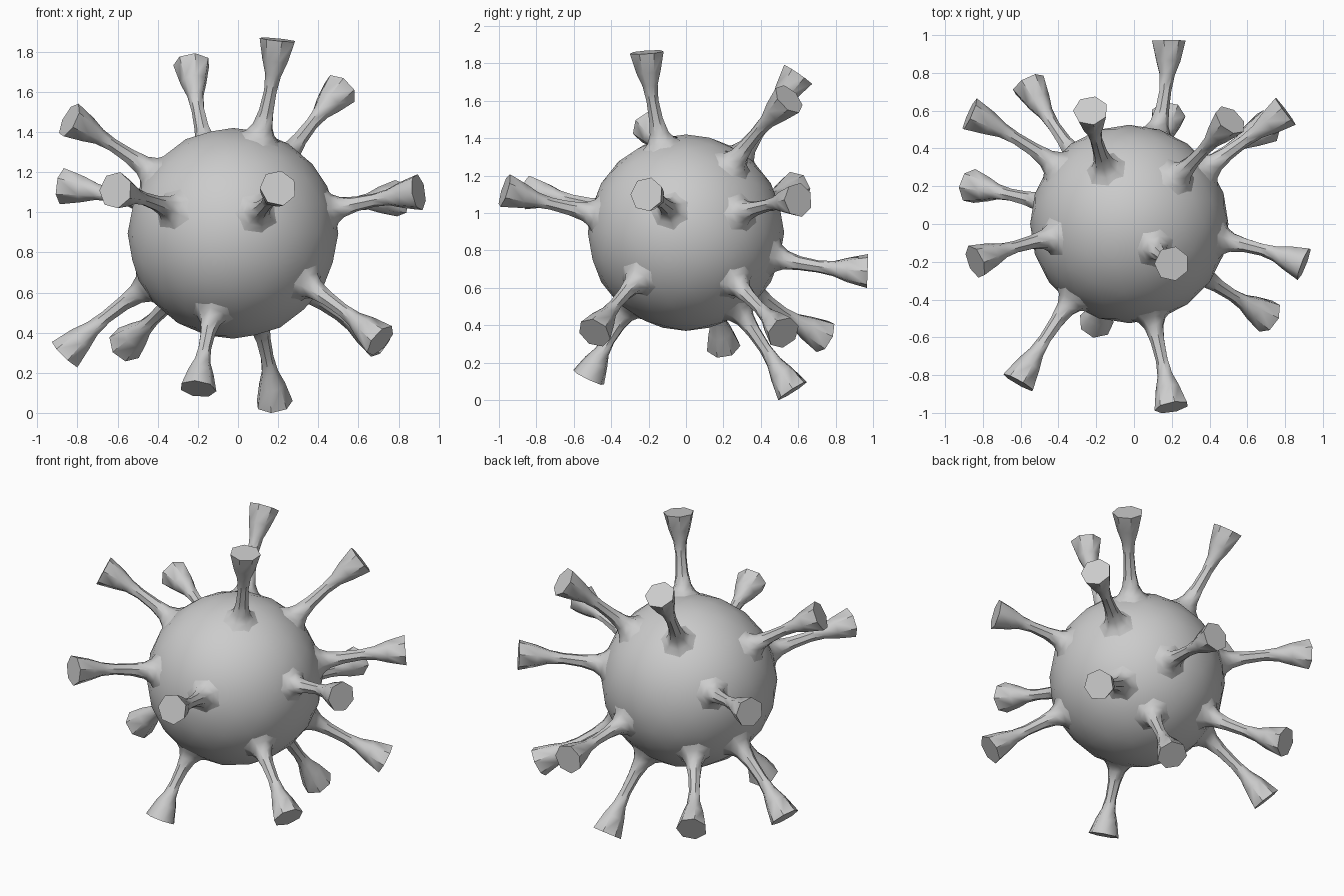
import bpy, bmesh, math
from mathutils import Vector

if "Cube" in bpy.data.objects:
    bpy.data.objects.remove(bpy.data.objects["Cube"])

CENTER = Vector((-0.025, 0.0, 0.895))
RADIUS = 0.525
SIDES = 7

# root point on the body, then centre of the flared tip
SPIKES = [
    ((0.12, -0.14, 1.41), (0.20, -0.21, 1.86)),
    ((-0.16, 0.32, 1.34), (-0.23, 0.60, 1.74)),
    ((0.28, 0.30, 1.33), (0.51, 0.55, 1.61)),
    ((-0.47, -0.08, 1.23), (-0.84, -0.20, 1.46)),
    ((-0.48, 0.36, 1.05), (-0.87, 0.58, 1.13)),
    ((-0.34, -0.42, 1.02), (-0.61, -0.84, 1.11)),
    ((-0.51, 0.12, 0.59), (-0.86, 0.20, 0.29)),
    ((-0.36, 0.42, 0.53), (-0.56, 0.74, 0.34)),
    ((-0.14, -0.33, 0.45), (-0.20, -0.52, 0.12)),
    ((0.11, 0.32, 0.43), (0.18, 0.57, 0.05)),
    ((0.10, -0.51, 1.00), (0.20, -0.97, 1.12)),
    ((0.39, -0.29, 0.61), (0.71, -0.49, 0.36)),
    ((0.49, -0.09, 1.02), (0.90, -0.21, 1.10)),
    ((0.42, 0.32, 1.01), (0.80, 0.60, 1.07)),
    ((0.13, 0.52, 0.75), (0.18, 0.97, 0.69)),
    ((0.38, 0.31, 0.58), (0.71, 0.52, 0.36)),
]

# (position along the path, radius)
PROFILE = [(0.0, 0.125), (0.07, 0.075), (0.15, 0.052), (0.30, 0.038),
           (0.50, 0.033), (0.66, 0.042), (0.80, 0.067), (1.0, 0.093)]


def finish(bm, name, angle):
    bmesh.ops.recalc_face_normals(bm, faces=bm.faces)
    mesh = bpy.data.meshes.new(name)
    bm.to_mesh(mesh)
    bm.free()
    obj = bpy.data.objects.new(name, mesh)
    bpy.context.collection.objects.link(obj)
    bpy.ops.object.select_all(action='DESELECT')
    obj.select_set(True)
    bpy.context.view_layer.objects.active = obj
    bpy.ops.object.shade_smooth_by_angle(angle=math.radians(angle))
    return obj


def spike(name, root, tip):
    root, tip = Vector(root), Vector(tip)
    normal = (root - CENTER).normalized()
    start = CENTER + normal * (RADIUS - 0.03)
    bend = start + normal * (tip - start).length * 0.5
    bm = bmesh.new()
    rings = []
    for t, r in PROFILE:
        p = start * (1 - t) ** 2 + bend * 2 * t * (1 - t) + tip * t * t
        axis = ((bend - start) * (1 - t) + (tip - bend) * t).normalized()
        up = Vector((0, 0, 1)) if abs(axis.z) < 0.8 else Vector((0, 1, 0))
        u = axis.cross(up).normalized()
        v = axis.cross(u)
        rings.append([bm.verts.new(p + r * (math.cos(a) * u + math.sin(a) * v))
                      for a in (math.tau * k / SIDES for k in range(SIDES))])
    for a, b in zip(rings, rings[1:]):
        # start each ring at the nearest match so the sides never twist
        s = min(range(SIDES), key=lambda k: sum(
            (a[i].co - b[(i + k) % SIDES].co).length for i in range(SIDES)))
        b[:] = b[s:] + b[:s]
        for i in range(SIDES):
            j = (i + 1) % SIDES
            bm.faces.new((a[i], a[j], b[j], b[i]))
    bm.faces.new(rings[0])
    bm.faces.new(rings[-1])
    return finish(bm, name, 50)


# round body
bm = bmesh.new()
bmesh.ops.create_icosphere(bm, subdivisions=3, radius=RADIUS)
bmesh.ops.translate(bm, verts=bm.verts, vec=CENTER)
finish(bm, "round_body", 60)

# flared spikes all around
for i, (root, tip) in enumerate(SPIKES):
    spike(f"spike_{i + 1:02d}", root, tip)
